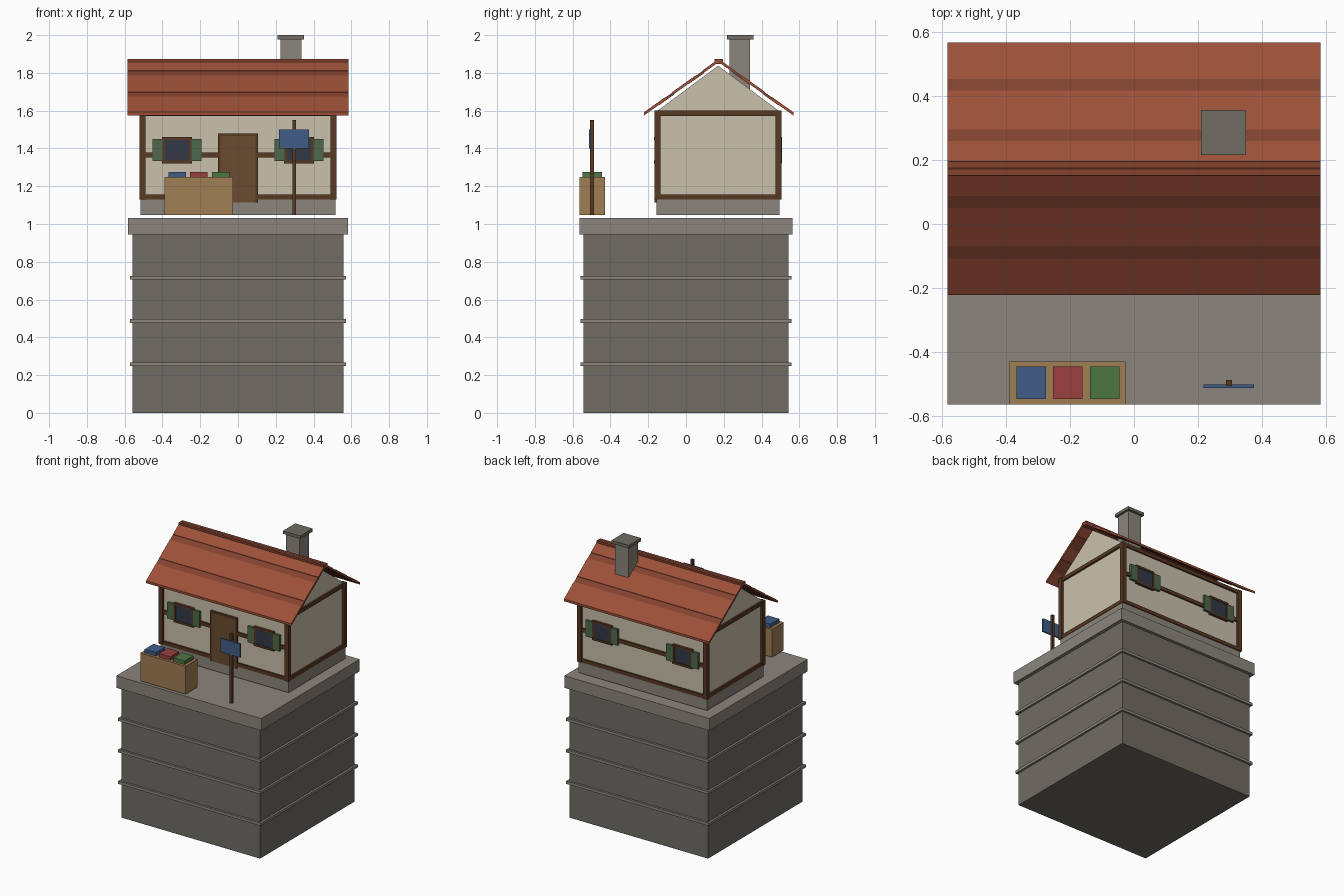
import bpy, bmesh, math

if "Cube" in bpy.data.objects:
    bpy.data.objects.remove(bpy.data.objects["Cube"])

# materials from display colours
def mat(name, r, g, b):
    m = bpy.data.materials.new(name)
    m.diffuse_color = [((c / 255 + 0.055) / 1.055) ** 2.4 for c in (r, g, b)] + [1]
    m.use_nodes = True
    m.node_tree.nodes["Principled BSDF"].inputs["Base Color"].default_value = m.diffuse_color
    return m

STONE = mat("stone", 112, 108, 99)
TRIM = mat("pale_stone", 139, 134, 125)
WALL = mat("plaster", 202, 193, 172)
TIMBER = mat("timber", 88, 56, 34)
DOOR = mat("door_wood", 106, 75, 48)
GLASS = mat("glass", 50, 56, 70)
SHUTTER = mat("shutter_green", 78, 105, 76)
TILE_A = mat("tile_light", 156, 80, 56)
TILE_B = mat("tile_dark", 130, 66, 47)
CRATE = mat("crate_wood", 160, 126, 84)
BLUE = mat("blue", 64, 92, 134)
RED = mat("red", 156, 64, 64)
GREEN = mat("green", 76, 118, 68)

def finish(name, bm, m):
    bmesh.ops.recalc_face_normals(bm, faces=bm.faces)
    me = bpy.data.meshes.new(name)
    bm.to_mesh(me)
    bm.free()
    me.materials.append(m)
    ob = bpy.data.objects.new(name, me)
    bpy.context.collection.objects.link(ob)
    return ob

# (y, z) profile extruded along x
def prism(name, pts, x0, x1, m):
    bm = bmesh.new()
    f = bm.faces.new([bm.verts.new((x0, y, z)) for y, z in pts])
    ext = bmesh.ops.extrude_face_region(bm, geom=[f])["geom"]
    bmesh.ops.translate(bm, vec=(x1 - x0, 0, 0),
                        verts=[v for v in ext if isinstance(v, bmesh.types.BMVert)])
    return finish(name, bm, m)

def box(name, x0, x1, y0, y1, z0, z1, m):
    return prism(name, [(y0, z0), (y1, z0), (y1, z1), (y0, z1)], x0, x1, m)

# stone tower with bands and a top slab
box("tower", -0.558, 0.558, -0.543, 0.543, 0, 0.945, STONE)
for z in (0.257, 0.486, 0.715):
    box("tower_band", -0.573, 0.573, -0.558, 0.558, z - 0.01, z + 0.01, TRIM)
box("top_slab", -0.583, 0.583, -0.565, 0.565, 0.945, 1.033, TRIM)

# house body
CY, HX, HY = 0.17, 0.506, 0.32
Y0, Y1 = CY - HY, CY + HY
box("plinth", -0.516, 0.516, Y0 - 0.006, Y1 + 0.006, 1.047, 1.13, TRIM)
box("walls", -HX, HX, Y0, Y1, 1.13, 1.6, WALL)
prism("gable", [(Y0, 1.6), (Y1, 1.6), (CY, 1.838)], -HX, HX, WALL)

# timber frame
T = 0.016
for sx in (-HX, HX):
    for y in (Y0, Y1):
        box("corner_post", sx - T, sx + T, y - T, y + T, 1.13, 1.6, TIMBER)
    for z in (1.13, 1.573):
        box("side_beam", sx - 0.013, sx + 0.013, Y0, Y1, z, z + 0.027, TIMBER)
for y in (Y0, Y1):
    for z in (1.13, 1.353, 1.573):
        box("long_beam", -HX, HX, y - 0.012, y + 0.012, z, z + 0.026, TIMBER)

# windows with shutters, front and back
def wall_box(name, x0, x1, side, d0, d1, z0, z1, m):
    a, b = CY + side * (HY + d0), CY + side * (HY + d1)
    box(name, x0, x1, min(a, b), max(a, b), z0, z1, m)

for side in (-1, 1):
    for cx in (-0.323, 0.323):
        wall_box("window_glass", cx - 0.066, cx + 0.066, side, -0.01, 0.013, 1.335, 1.447, GLASS)
        for z in (1.321, 1.445):
            wall_box("window_rail", cx - 0.078, cx + 0.078, side, -0.01, 0.019, z, z + 0.015, TIMBER)
        for s in (-1, 1):
            wall_box("window_stile", cx + s * 0.071 - 0.008, cx + s * 0.071 + 0.008, side,
                     -0.01, 0.017, 1.321, 1.46, TIMBER)
            wall_box("shutter", cx + s * 0.103 - 0.026, cx + s * 0.103 + 0.026, side,
                     -0.005, 0.018, 1.333, 1.449, SHUTTER)

# door
wall_box("door", -0.095, 0.095, -1, -0.01, 0.013, 1.115, 1.465, DOOR)
for s in (-1, 1):
    wall_box("door_jamb", s * 0.1 - 0.007, s * 0.1 + 0.007, -1, -0.01, 0.016, 1.115, 1.48, TIMBER)
wall_box("door_lintel", -0.107, 0.107, -1, -0.01, 0.016, 1.465, 1.48, TIMBER)

# roof slopes made of alternating tile rows
RY, RISE, RUN = 0.173, 0.282, 0.395
for side in (-1, 1):
    for i in range(5):
        light = i % 2 == 0
        pad = 0.09 if light else 0.0
        t0 = max(0, i / 5 - pad / 5)
        t1 = min(1, (i + 1) / 5 + pad)
        lift = 0.0 if light else -0.003
        y0, y1 = (RY + side * RUN * (1 - t) for t in (t0, t1))
        z0, z1 = (1.592 + RISE * t + lift for t in (t0, t1))
        prism("roof_row", [(y0, z0), (y1, z1), (y1, z1 - 0.017), (y0, z0 - 0.017)],
              -0.584, 0.584, TILE_A if light else TILE_B)
box("ridge_cap", -0.584, 0.584, RY - 0.022, RY + 0.022, 1.846, 1.873, TILE_B)

# chimney
box("chimney", 0.225, 0.335, 0.23, 0.34, 1.68, 1.98, TRIM)
box("chimney_cap", 0.21, 0.35, 0.216, 0.357, 1.978, 2.0, STONE)

# market stall with goods
box("stall", -0.39, -0.026, -0.565, -0.43, 1.047, 1.25, CRATE)
for x, m in ((-0.322, BLUE), (-0.207, RED), (-0.092, GREEN)):
    box("goods", x - 0.046, x + 0.046, -0.547, -0.445, 1.25, 1.276, m)

# sign post
box("sign_post", 0.288, 0.307, -0.507, -0.488, 1.047, 1.55, TIMBER)
box("sign_board", 0.217, 0.376, -0.513, -0.502, 1.4, 1.5, BLUE)
